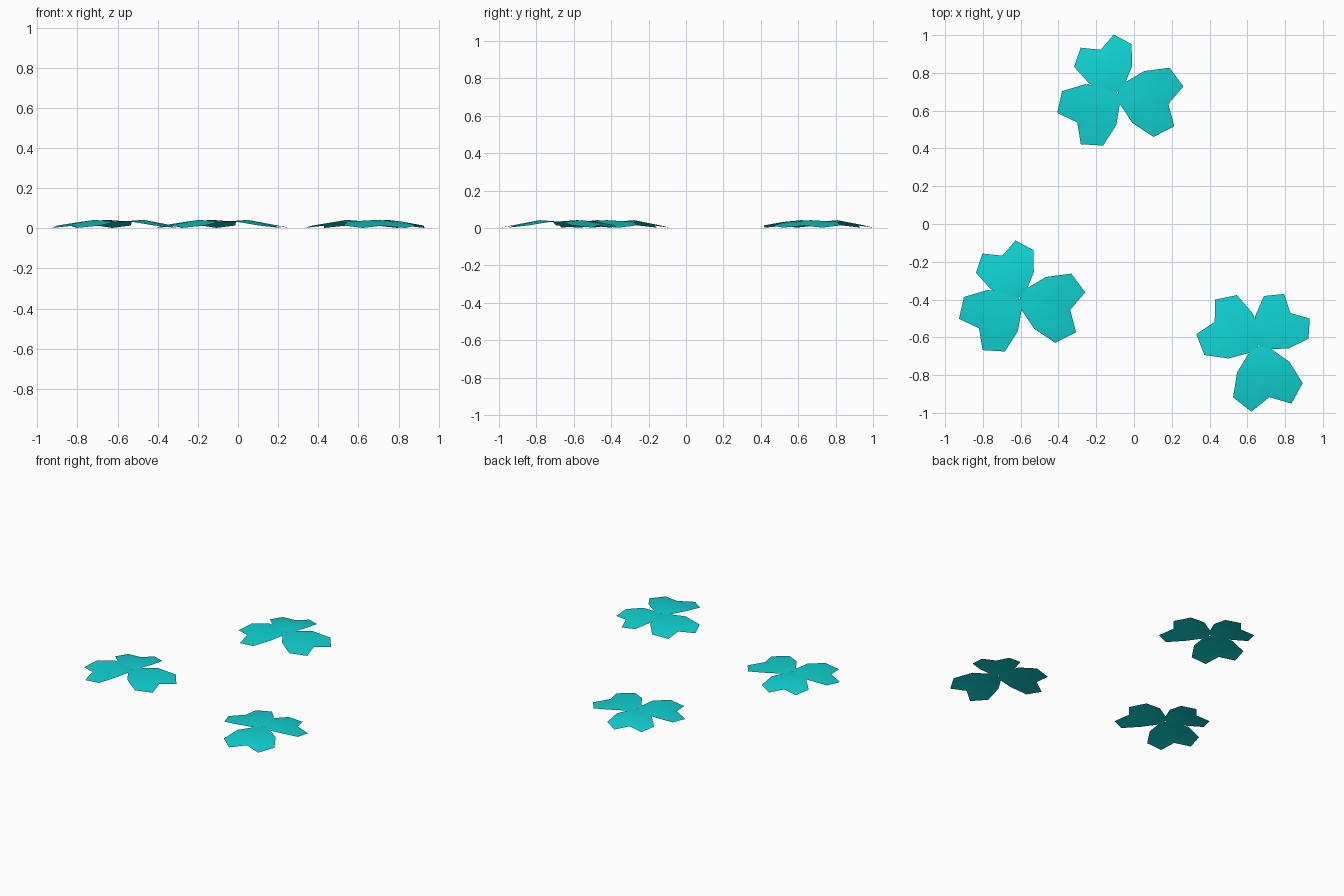
import bpy
import math

cube = bpy.data.objects.get("Cube")
if cube:
    bpy.data.objects.remove(cube, do_unlink=True)

teal = bpy.data.materials.new("bright_teal")
teal.use_nodes = True
colour = (0.005, 0.65, 0.65, 1.0)
teal.diffuse_color = colour
teal.node_tree.nodes["Principled BSDF"].inputs["Base Color"].default_value = colour

# Half of a thin, gently arched heart-shaped leaf; its spine runs along +x
half_leaf = {
    "root": (0.004, 0.0, 0.032),
    "crown": (0.14, 0.0, 0.042),
    "notch": (0.277, 0.0, 0.013),
    "base": (0.004, 0.037, 0.030),
    "side": (0.114, 0.141, 0.033),
    "shoulder": (0.24, 0.188, 0.014),
    "tip": (0.334, 0.108, 0.002),
}
panels = [
    ("root", "crown", "side", "base"),
    ("crown", "shoulder", "side"),
    ("crown", "tip", "shoulder"),
    ("crown", "notch", "tip"),
]
names = list(half_leaf)
leaf_mesh = bpy.data.meshes.new("leaf")
leaf_mesh.from_pydata(list(half_leaf.values()), [],
                      [[names.index(n) for n in panel] for panel in panels])
leaf_mesh.materials.append(teal)
leaf_mesh.shade_smooth()


def add_leaf(name, centre, angle, size):
    leaf = bpy.data.objects.new(name, leaf_mesh)
    bpy.context.collection.objects.link(leaf)
    leaf.location = (*centre, 0)
    leaf.rotation_euler.z = math.radians(angle)
    leaf.scale = (size, size, 1)
    mirror = leaf.modifiers.new("other_half", "MIRROR")
    mirror.use_axis = (False, True, False)


# Each sprig has three leaves of differing size
leaves = [("large", -13, 1.0), ("small", 111.6, 0.87), ("medium", 217, 0.96)]
sprigs = [
    ("back", (-0.088, 0.698), 0),
    ("right", (-0.608, -0.392), 0),
    ("left", (0.661, -0.645), -65.5),
]
for place, centre, turn in sprigs:
    for kind, angle, size in leaves:
        add_leaf(f"{place}_sprig_{kind}_leaf", centre, angle + turn, size)
